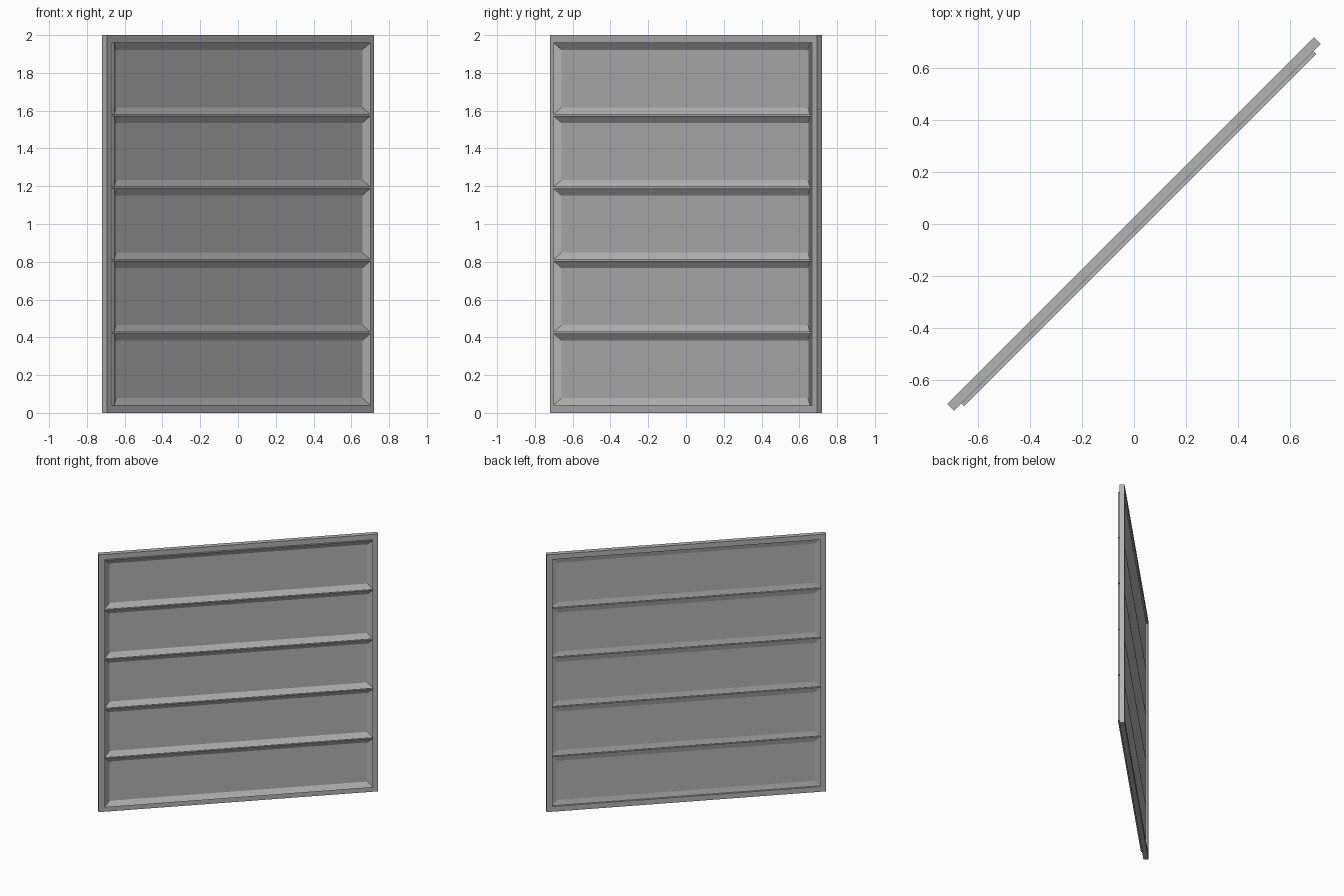
import bpy, bmesh
from math import radians
from mathutils import Matrix, Vector

cube = bpy.data.objects.get("Cube")
if cube:
    bpy.data.objects.remove(cube, do_unlink=True)

HALF, HEIGHT = 1.0, 2.0          # door half width and height
RIM = 0.04                       # width of the outer frame
FRAME_T = 0.0185                 # half thickness of the frame
FRONT, BACK = -0.033, 0.004      # front and back planes of the boards
BOARDS, GAP, BORDER = 5, 0.006, 0.038
TURN = Matrix.Rotation(radians(45), 4, "Z")

grey = bpy.data.materials.new("door grey")
grey.use_nodes = True
COLOUR = (0.45, 0.45, 0.45, 1)
grey.diffuse_color = COLOUR
grey.node_tree.nodes["Principled BSDF"].inputs["Base Color"].default_value = COLOUR


def add_box(bm, low, high):
    """Box between two corners."""
    low, high = Vector(low), Vector(high)
    place = Matrix.Translation((low + high) / 2) @ Matrix.Diagonal((high - low).to_4d())
    bmesh.ops.create_cube(bm, size=1, matrix=place)


def finish(name, bm):
    """Turn the part onto the diagonal and link it."""
    bm.transform(TURN)
    bmesh.ops.recalc_face_normals(bm, faces=bm.faces[:])
    mesh = bpy.data.meshes.new(name)
    bm.to_mesh(mesh)
    bm.free()
    mesh.materials.append(grey)
    obj = bpy.data.objects.new(name, mesh)
    bpy.context.collection.objects.link(obj)


def recess(bm, direction, depth):
    """Inset the face looking along y and push it inwards."""
    bm.normal_update()
    face = max(bm.faces, key=lambda f: f.normal.y * direction)
    bmesh.ops.inset_region(bm, faces=[face], thickness=BORDER, use_even_offset=True)
    for v in face.verts:
        v.co.y -= direction * depth


# Outer frame: a slab with its middle opened from front to back
bm = bmesh.new()
add_box(bm, (-HALF, -FRAME_T, 0), (HALF, FRAME_T, HEIGHT))
bm.normal_update()
sides = [f for f in bm.faces if abs(f.normal.y) > 0.9]
for f in sides:
    bmesh.ops.inset_region(bm, faces=[f], thickness=RIM, use_even_offset=True)
bmesh.ops.bridge_loops(bm, edges=[e for f in sides for e in f.edges])
bmesh.ops.delete(bm, geom=sides, context="FACES_ONLY")
finish("outer_frame", bm)

# Stacked boards, each with a deep front panel and a shallow back panel
inner = HALF - RIM
pitch = (HEIGHT - 2 * RIM) / BOARDS
for i in range(BOARDS):
    bottom = RIM + i * pitch + (GAP / 2 if i else 0)
    top = RIM + (i + 1) * pitch - (GAP / 2 if i < BOARDS - 1 else 0)
    bm = bmesh.new()
    add_box(bm, (-inner, FRONT, bottom), (inner, BACK, top))
    recess(bm, -1, 0.024)
    recess(bm, 1, 0.008)
    finish(f"board_{i + 1}", bm)

# Thin strips closing the gaps between boards
for i in range(1, BOARDS):
    z = RIM + i * pitch
    bm = bmesh.new()
    add_box(bm, (-inner, FRONT + 0.012, z - GAP / 2), (inner, BACK - 0.012, z + GAP / 2))
    finish(f"seam_{i}", bm)
